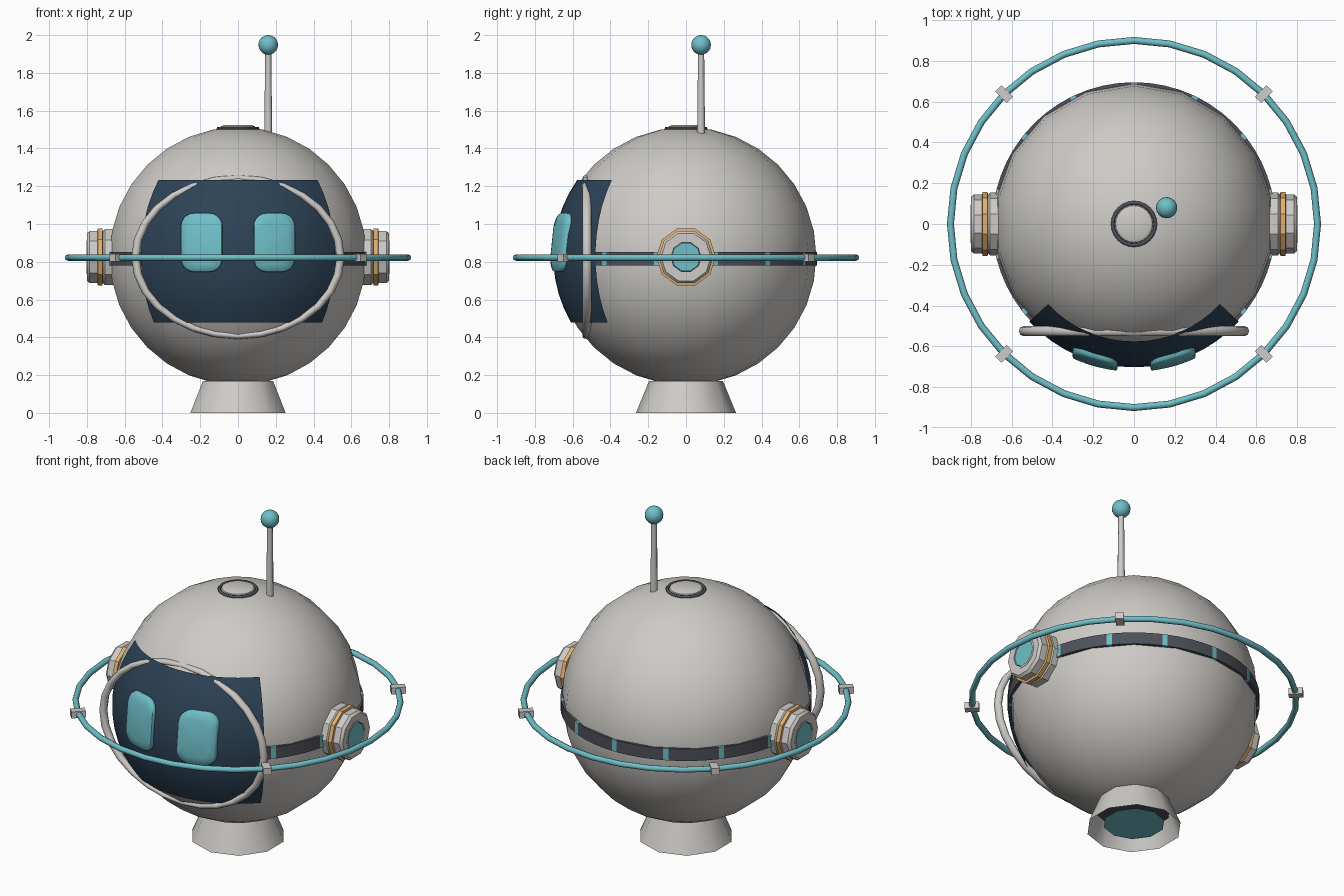
import bpy, bmesh, math
from mathutils import Matrix, Vector

if "Cube" in bpy.data.objects:
    bpy.data.objects.remove(bpy.data.objects["Cube"])

pi, sin, cos = math.pi, math.sin, math.cos
CZ = 0.83  # height of the ball centre


def material(name, rgb):
    m = bpy.data.materials.new(name)
    m.diffuse_color = (*rgb, 1)
    m.use_nodes = True
    m.node_tree.nodes["Principled BSDF"].inputs["Base Color"].default_value = m.diffuse_color
    return m


LIGHT = material("light_grey", (0.62, 0.60, 0.57))
TEAL = material("teal", (0.16, 0.52, 0.58))
NAVY = material("navy", (0.026, 0.056, 0.095))
DARK = material("dark_grey", (0.075, 0.082, 0.10))
ORANGE = material("orange", (0.75, 0.43, 0.16))


def finish(name, bm, mats, matrix=Matrix(), angle=35):
    bmesh.ops.remove_doubles(bm, verts=bm.verts, dist=1e-5)
    bmesh.ops.transform(bm, matrix=matrix, verts=bm.verts)
    bmesh.ops.recalc_face_normals(bm, faces=bm.faces)
    me = bpy.data.meshes.new(name)
    bm.to_mesh(me)
    bm.free()
    ob = bpy.data.objects.new(name, me)
    bpy.context.collection.objects.link(ob)
    for m in mats:
        me.materials.append(m)
    if angle:
        bpy.ops.object.select_all(action='DESELECT')
        ob.select_set(True)
        bpy.context.view_layer.objects.active = ob
        bpy.ops.object.shade_smooth_by_angle(angle=math.radians(angle))
    return ob


def add_grid(bm, rows):
    """Skin rows of points with quads."""
    rows = [[bm.verts.new(p) for p in row] for row in rows]
    for a, b in zip(rows, rows[1:]):
        for i in range(len(a) - 1):
            bm.faces.new((a[i], a[i + 1], b[i + 1], b[i]))


def lathe(name, profile, segs, mat, matrix=Matrix(), start=pi / 2, angle=35):
    """Spin (radius, height) points around z."""
    bm = bmesh.new()
    turn = [start + 2 * pi * i / segs for i in range(segs + 1)]
    # poles collapse to triangles when doubles merge
    add_grid(bm, [[(r * cos(t), r * sin(t), z) for t in turn] for r, z in profile])
    return finish(name, bm, [mat], matrix, angle)


def arc(r, n, a0=-pi / 2, a1=pi / 2, cx=0.0):
    return [(cx + r * cos(a0 + (a1 - a0) * i / n), r * sin(a0 + (a1 - a0) * i / n))
            for i in range(n + 1)]


def torus(name, major, minor, segs, sides, mat, matrix):
    return lathe(name, arc(minor, sides, 0, 2 * pi, major), segs, mat, matrix, angle=80)


def at(x, y, z):
    return Matrix.Translation((x, y, z))


# Ball body
lathe("body", arc(0.69, 16), 18, LIGHT, at(0, 0, CZ) @ Matrix.Diagonal((1, 1, 0.99, 1)))

# Flared foot, open underneath, with a glowing disc inside
lathe("foot", [(0.265, 0), (0.195, 0.17)], 10, LIGHT, angle=40)
lathe("foot_collar", [(0, 0.11), (0.205, 0.11)], 10, DARK)
lathe("foot_glow", [(0, 0.03), (0.172, 0.03)], 10, TEAL)

# Belt with evenly spaced lights
bm = bmesh.new()
step = 2 * pi / 14
half = 0.022
angles = []
for k in range(14):
    c = pi / 2 + k * step
    angles += [c - half] + [c + half + (step - 2 * half) * j / 4 for j in range(4)]
angles.append(angles[0] + 2 * pi)
belt_profile = [(0.67, 0.78), (0.695, 0.78), (0.695, 0.852), (0.67, 0.852)]
add_grid(bm, [[(r * cos(t), r * sin(t), z) for t in angles] for r, z in belt_profile])
for f in bm.faces:
    p = f.calc_center_median()
    off = (math.atan2(p.y, p.x) - pi / 2 + step / 2) % step - step / 2
    f.material_index = 1 if abs(off) < half / 2 else 0
finish("belt", bm, [DARK, TEAL])

# Visor: a patch of a slightly larger ball
bm = bmesh.new()
R = 0.703
rows = []
for i in range(11):
    lat = math.radians(-30 + 65 * i / 10)
    lons = [math.radians(-47 + 94 * j / 16) for j in range(17)]
    rows.append([(R * cos(lat) * sin(o), -R * cos(lat) * cos(o), CZ + R * sin(lat)) for o in lons])
add_grid(bm, rows)
finish("visor", bm, [NAVY])

# Oval visor frame
torus("visor_frame", 1, 0.04, 28, 8, LIGHT,
      at(0, -0.525, 0.825) @ Matrix.Diagonal((0.543, 0.6, 0.418, 1)) @ Matrix.Rotation(pi / 2, 4, 'X'))


# Eyes: rounded plates wrapped on the visor
def eye(name, cx):
    w, h, r, cz = 0.11, 0.156, 0.07, 0.902
    outline = []
    for q, (sx, sz) in enumerate([(1, 1), (-1, 1), (-1, -1), (1, -1)]):
        for i in range(6):
            a = pi / 2 * (q + i / 5)
            outline.append((sx * (w - r) + r * cos(a), sz * (h - r) + r * sin(a)))
    outline.append(outline[0])
    rows = []
    for s, rad in [(0, 0.724), (0.35, 0.724), (0.7, 0.724), (0.95, 0.724), (1, 0.716), (1, 0.695)]:
        row = []
        for u, v in outline:
            x, z = cx + u * s, cz + v * s
            row.append((x, -math.sqrt(rad ** 2 - x ** 2 - (z - CZ) ** 2), z))
        rows.append(row)
    bm = bmesh.new()
    add_grid(bm, rows)
    finish(name, bm, [TEAL], angle=50)


# Ear pods, mirrored left and right
ear_profile = [(0.155, 0.60), (0.155, 0.705), (0.145, 0.715), (0.145, 0.785), (0.132, 0.80),
               (0.092, 0.80), (0.086, 0.785), (0, 0.785)]
for side, s in (("right", 1), ("left", -1)):
    eye(side + "_eye", s * 0.192)
    m = at(0, 0, 0.825) @ Matrix.Rotation(s * pi / 2, 4, 'Y')
    lathe(side + "_ear", ear_profile, 10, LIGHT, m, pi / 10, 30)
    lathe(side + "_ear_band", [(0.14, 0.715), (0.158, 0.718), (0.158, 0.742), (0.14, 0.745)],
          10, ORANGE, m, pi / 10, 30)
    lathe(side + "_ear_seat", [(0.093, 0.786), (0.093, 0.802), (0.08, 0.802), (0.08, 0.786)],
          10, LIGHT, m, pi / 10, 30)
    lathe(side + "_ear_light", [(0.08, 0.785), (0.077, 0.797), (0, 0.797)], 10, TEAL, m, pi / 10, 30)

# Orbit ring with four clips
torus("orbit_ring", 0.9, 0.017, 32, 8, TEAL, at(0, 0, 0.822))
for k in range(4):
    bm = bmesh.new()
    bmesh.ops.create_cube(bm, size=1)
    m = (Matrix.Rotation(pi / 4 + k * pi / 2, 4, 'Z') @ at(0.9, 0, 0.822)
         @ Matrix.Diagonal((0.08, 0.045, 0.04, 1)))
    finish("ring_clip_%d" % (k + 1), bm, [LIGHT], m, 0)

# Top hatch
torus("hatch_seam", 0.104, 0.009, 24, 6, DARK, at(0, 0, 1.507))
lathe("hatch_lid", [(0.095, 1.50), (0.09, 1.517), (0.075, 1.524), (0, 1.524)], 24, LIGHT)

# Antenna
lathe("antenna_rod", [(0.021, 1.46), (0.016, 1.93)], 8, LIGHT, at(0.16, 0.08, 0), angle=60)
lathe("antenna_ball", arc(0.052, 10), 16, TEAL, at(0.16, 0.08, 1.948))
